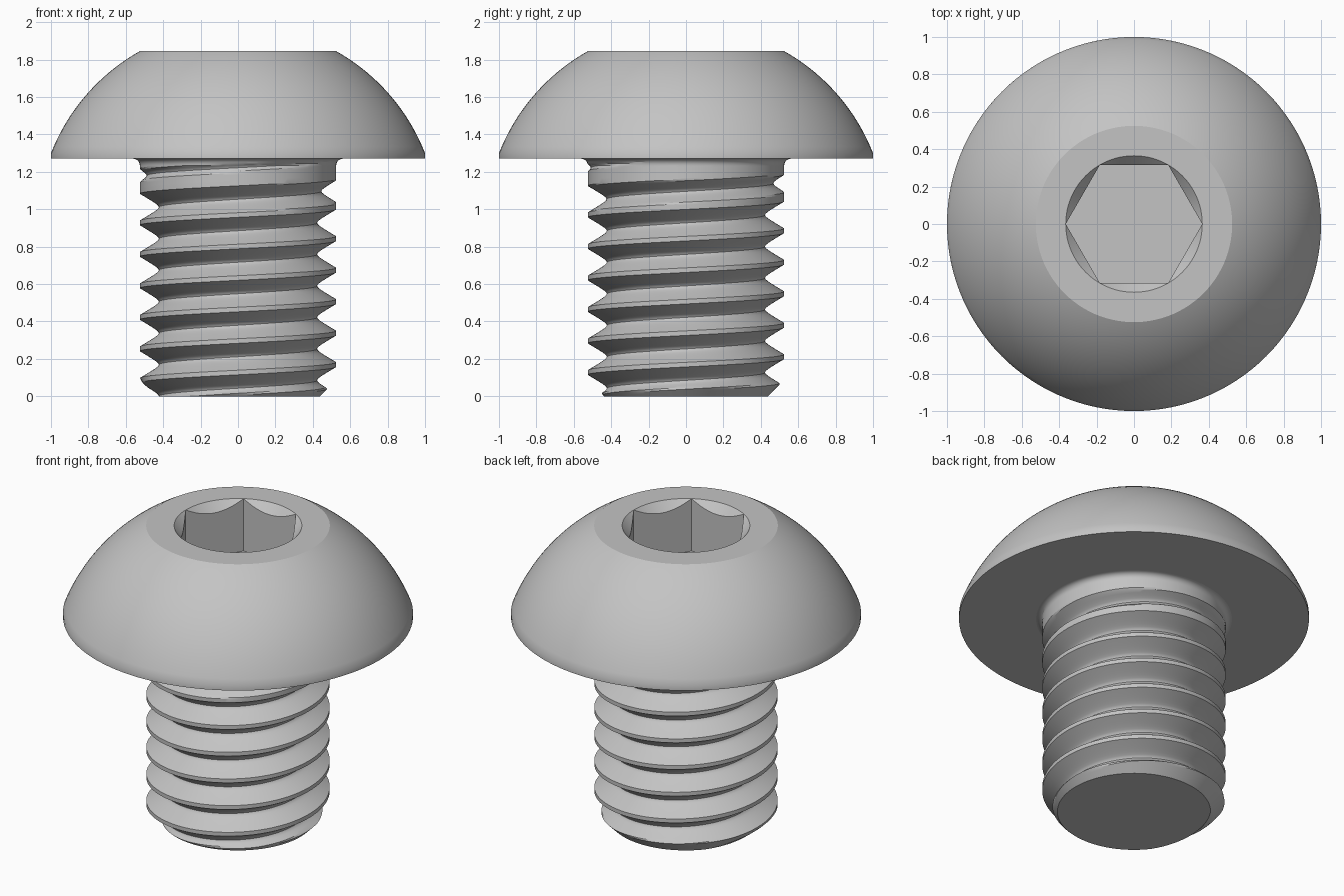
import bpy, bmesh
from math import sin, cos, pi, sqrt, radians

if "Cube" in bpy.data.objects:
    bpy.data.objects.remove(bpy.data.objects["Cube"])

SEGMENTS = 120
HEAD_Z, TOP_Z = 1.27, 1.845      # underside and top of head
THREAD_R, PITCH = 0.525, 0.1684
FILLET = 0.035

steel = bpy.data.materials.new("steel_grey")
steel.use_nodes = True
steel.diffuse_color = (0.55, 0.55, 0.55, 1)
steel.node_tree.nodes["Principled BSDF"].inputs["Base Color"].default_value = (0.55, 0.55, 0.55, 1)


def skin(name, rings):
    """Skin a stack of rings; each ring maps an angle to (radius, height)."""
    bm = bmesh.new()
    angles = [2 * pi * i / SEGMENTS for i in range(SEGMENTS + 1)]
    rows = []
    for ring in rings:
        row = []
        for a in angles:
            r, z = ring(a)
            row.append(bm.verts.new((r * cos(a), r * sin(a), z)))
        rows.append(row)
    for low, high in zip(rows, rows[1:]):
        for i in range(SEGMENTS):
            bm.faces.new((low[i], low[i + 1], high[i + 1], high[i]))
    bmesh.ops.remove_doubles(bm, verts=bm.verts, dist=1e-5)
    mesh = bpy.data.meshes.new(name)
    bm.to_mesh(mesh)
    bm.free()
    mesh.materials.append(steel)
    obj = bpy.data.objects.new(name, mesh)
    bpy.context.collection.objects.link(obj)
    bpy.ops.object.select_all(action='DESELECT')
    obj.select_set(True)
    bpy.context.view_layer.objects.active = obj
    bpy.ops.object.shade_smooth_by_angle(angle=radians(24))


def circle(r, z):
    return lambda a: (r, z)


# Domed head with a chamfered hexagonal socket
RIM_R, FLAT_R = 0.365, 0.316
DOME_Z, DOME_R, DOME_STEPS = 0.908, 1.074, 20


def hexagon(a):
    return FLAT_R / cos(a % (pi / 3) - pi / 6)


head = [circle(0, HEAD_Z), circle(1, HEAD_Z)]
for i in range(DOME_STEPS + 1):
    z = 1.3 + (TOP_Z - 1.3) * (1 - (1 - i / DOME_STEPS) ** 1.3)
    head.append(circle(sqrt(DOME_R ** 2 - (z - DOME_Z) ** 2), z))
head += [
    circle(RIM_R, TOP_Z),
    lambda a: (hexagon(a), TOP_Z - 1.1 * (RIM_R - hexagon(a))),
    lambda a: (hexagon(a), TOP_Z - 0.33),
    circle(0, TOP_Z - 0.33),
]
skin("button_head", head)


# Threaded shank with chamfered tip, thread run-out and fillet under the head
def root_height(a):
    return 0.085 + PITCH * a / (2 * pi)


def shank_radius(a, z):
    turn = (z - root_height(a)) / PITCH
    groove = root_height(a) + round(turn) * PITCH
    flank = abs(turn - round(turn)) * PITCH * sqrt(3)
    lift = max(0, 0.5 * (groove - 1.05))
    r = min(THREAD_R, 0.397 + sqrt(flank ** 2 + 0.026 ** 2) + lift)
    rise = max(0, z - (HEAD_Z - FILLET))
    r += FILLET - sqrt(max(0, FILLET ** 2 - rise ** 2))
    return min(r, 0.438 + z)


def thread_ring(turn):
    def ring(a):
        z = root_height(a) + turn * PITCH
        z = min(max(z, 0), HEAD_Z - FILLET)
        return shank_radius(a, z), z
    return ring


def level_ring(z):
    return lambda a: (shank_radius(a, z), z)


half = [0.05, 0.1, 0.16, 0.22, 0.28, 0.34, 0.39, 0.427]
fractions = [-f for f in reversed(half)] + [0] + half
shank = [circle(0, 0), level_ring(0)]
shank += [thread_ring(k + f) for k in range(-2, 9) for f in fractions]
shank += [level_ring(HEAD_Z - FILLET * (1 - sin(i * pi / 12))) for i in range(7)]
skin("threaded_shank", shank)
